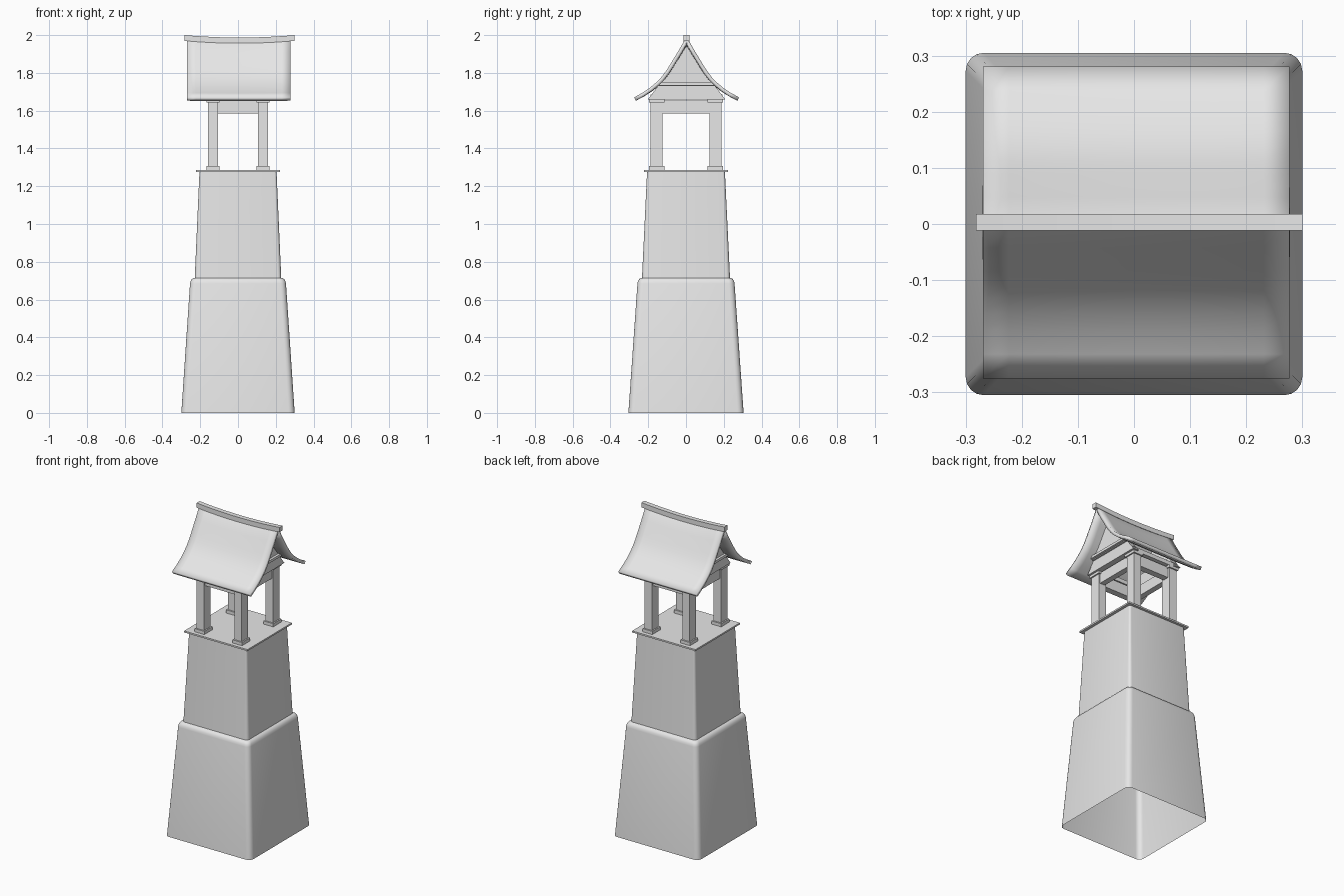
import bpy, bmesh
from math import cos, sin, pi

cube = bpy.data.objects.get("Cube")
if cube:
    bpy.data.objects.remove(cube, do_unlink=True)

stone = bpy.data.materials.new("pale_grey")
stone.use_nodes = True
GREY = (0.8, 0.8, 0.8, 1)
stone.diffuse_color = GREY
stone.node_tree.nodes["Principled BSDF"].inputs["Base Color"].default_value = GREY


def finish(name, bm, smooth=False):
    bmesh.ops.recalc_face_normals(bm, faces=bm.faces)
    mesh = bpy.data.meshes.new(name)
    bm.to_mesh(mesh)
    bm.free()
    mesh.materials.append(stone)
    obj = bpy.data.objects.new(name, mesh)
    bpy.context.collection.objects.link(obj)
    if smooth:
        bpy.ops.object.select_all(action='DESELECT')
        obj.select_set(True)
        bpy.context.view_layer.objects.active = obj
        bpy.ops.object.shade_smooth_by_angle(angle=0.75)
    return obj


def box(name, centre, size, taper=1.0):
    """Box with its top scaled along y by taper."""
    bm = bmesh.new()
    bmesh.ops.create_cube(bm, size=1)
    for v in bm.verts:
        if v.co.z > 0:
            v.co.y *= taper
        v.co = [c + p * s for c, p, s in zip(centre, v.co, size)]
    return finish(name, bm)


def tier(name, rings, cap):
    """Loft rounded rectangles given as (half x, half y, z, corner radius)."""
    bm = bmesh.new()
    loops = []
    for hx, hy, z, r in rings:
        loop = []
        for q, (sx, sy) in enumerate([(1, 1), (-1, 1), (-1, -1), (1, -1)]):
            for k in range(5):
                a = (q + k / 4) * pi / 2
                loop.append(bm.verts.new((sx * (hx - r) + r * cos(a),
                                          sy * (hy - r) + r * sin(a), z)))
        loops.append(loop)
    for lo, hi in zip(loops, loops[1:]):
        for i in range(len(lo)):
            j = (i + 1) % len(lo)
            bm.faces.new((lo[i], lo[j], hi[j], hi[i]))
    if cap:
        bm.faces.new(loops[-1])
    return finish(name, bm, True)


# Tapered tower, open underneath, with a rounded ledge
tier("lower_tower", [(0.30, 0.305, 0, 0.032), (0.254, 0.257, 0.685, 0.03),
                     (0.251, 0.254, 0.698, 0.029), (0.245, 0.248, 0.708, 0.027),
                     (0.237, 0.24, 0.714, 0.025), (0.225, 0.23, 0.716, 0.02)], False)
tier("upper_tower", [(0.229, 0.233, 0.714, 0.02), (0.204, 0.206, 1.277, 0.012)], True)
box("platform", (0, 0, 1.281), (0.444, 0.444, 0.01))

# Four posts with feet and capitals, joined by beams
PX, PY = 0.132, 0.156
for sx, side in ((-1, "right"), (1, "left")):
    for sy, end in ((-1, "front"), (1, "back")):
        x, y, tag = sx * PX, sy * PY, f"{end}_{side}"
        box(f"post_{tag}", (x, y, 1.468), (0.051, 0.064, 0.364))
        box(f"post_foot_{tag}", (x, y, 1.296), (0.068, 0.082, 0.02))
        box(f"post_capital_{tag}", (x, y, 1.652), (0.068, 0.082, 0.016))
    box(f"side_beam_{side}", (sx * PX, 0, 1.619), (0.036, 0.26, 0.068))
for sy, end in ((-1, "front"), (1, "back")):
    box(f"cross_beam_{end}", (0, sy * PY, 1.619), (0.22, 0.04, 0.068))

# Curved roof sheet, sagging toward the middle of the ridge
half = [(0.278, 1.67), (0.235, 1.694), (0.193, 1.722), (0.162, 1.748), (0.135, 1.775),
        (0.11, 1.808), (0.087, 1.844), (0.065, 1.881), (0.045, 1.913), (0.013, 1.969)]
RX, RY, COLS = 0.004, 0.003, 12
profile = [(-y, z) for y, z in half] + [(0, 1.982)] + half[::-1]
bm = bmesh.new()
grid = []
for i in range(COLS + 1):
    t = 2 * i / COLS - 1
    grid.append([bm.verts.new((RX + 0.273 * t, RY + y,
                               z - 0.013 * (1 - t * t) * (z - 1.67) / 0.3))
                 for y, z in profile])
for a, b in zip(grid, grid[1:]):
    for j in range(len(profile) - 1):
        bm.faces.new((a[j], b[j], b[j + 1], a[j + 1]))
for f in bm.faces:
    f.normal_update()
roof = finish("roof", bm, True)
if sum(p.normal.z for p in roof.data.polygons) < 0:
    roof.data.flip_normals()
mod = roof.modifiers.new("thickness", 'SOLIDIFY')
mod.thickness, mod.offset = 0.02, -1

# Ridge cap following the sag
bm = bmesh.new()
rings = []
for i in range(COLS + 1):
    t = 2 * i / COLS - 1
    z = 1.985 - 0.013 * (1 - t * t)
    rings.append([bm.verts.new((0.009 + 0.291 * t, RY + dy, z + dz))
                  for dy, dz in ((-0.015, -0.015), (0.015, -0.015),
                                 (0.015, 0.015), (-0.015, 0.015))])
for a, b in zip(rings, rings[1:]):
    for j in range(4):
        k = (j + 1) % 4
        bm.faces.new((a[j], a[k], b[k], b[j]))
bm.faces.new(rings[0])
bm.faces.new(rings[-1])
finish("ridge_cap", bm)

# Recessed gable walls under the roof ends
inner = [(y, z - 0.018) for y, z in half if 1.74 < z < 1.95]
outline = [(-y, z) for y, z in inner] + [(0, 1.94)] + inner[::-1]
for sx, side in ((-1, "right"), (1, "left")):
    bm = bmesh.new()
    face = bm.faces.new([bm.verts.new((RX + sx * 0.17, RY + y, z)) for y, z in outline])
    wall = bmesh.ops.extrude_face_region(bm, geom=[face])
    for v in wall["geom"]:
        if isinstance(v, bmesh.types.BMVert):
            v.co.x += sx * 0.015
    finish(f"gable_wall_{side}", bm)
    box(f"gable_rail_{side}", (RX + sx * 0.18, RY, 1.742), (0.04, 0.29, 0.016))
    box(f"gable_base_{side}", (RX + sx * 0.155, RY, 1.697), (0.04, 0.41, 0.075), 0.72)

# Roof plate running along the eaves
for sy, end in ((-1, "front"), (1, "back")):
    box(f"eave_plate_{end}", (RX, RY + sy * 0.165, 1.672), (0.33, 0.05, 0.025))
